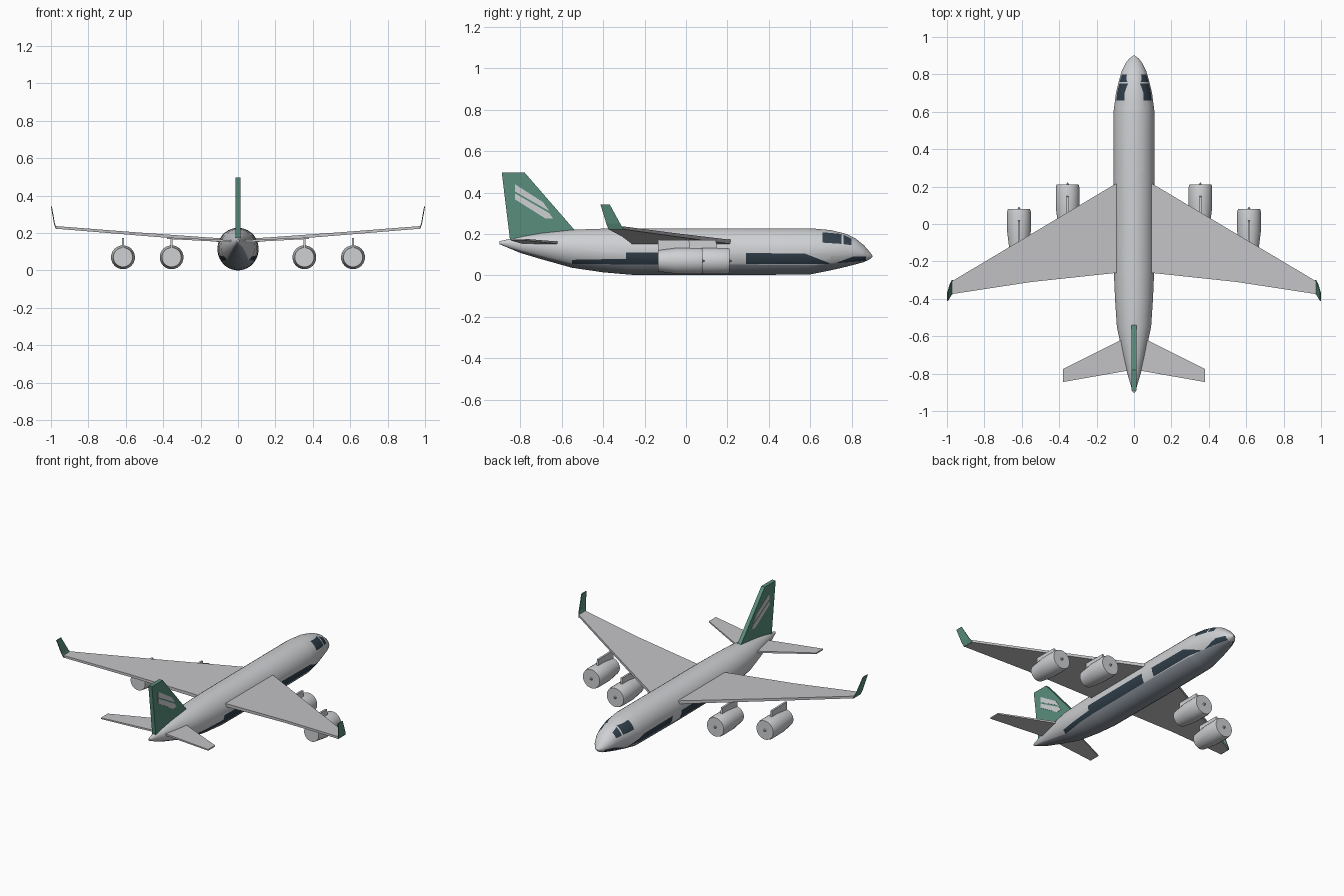
import bpy, bmesh, math
from mathutils import Vector

cube = bpy.data.objects.get("Cube")
if cube:
    bpy.data.objects.remove(cube)


def material(name, rgb):
    m = bpy.data.materials.new(name)
    m.use_nodes = True
    m.diffuse_color = (*rgb, 1)
    bsdf = next(n for n in m.node_tree.nodes if n.type == 'BSDF_PRINCIPLED')
    bsdf.inputs["Base Color"].default_value = (*rgb, 1)
    return m


LIGHT = material("light_grey", (0.62, 0.63, 0.65))
WING = material("wing_grey", (0.55, 0.55, 0.57))
SLATE = material("belly_slate", (0.26, 0.29, 0.33))
NAVY = material("navy", (0.03, 0.05, 0.07))
GREEN = material("tail_green", (0.10, 0.27, 0.20))


def loft(name, loops, mats, mirror=False, smooth=False, edit=None):
    """Skin a row of equal point loops and cap both ends."""
    bm = bmesh.new()
    rows = [[bm.verts.new(p) for p in loop] for loop in loops]
    n = len(rows[0])
    for a, b in zip(rows, rows[1:]):
        for i in range(n):
            j = (i + 1) % n
            bm.faces.new((a[i], a[j], b[j], b[i]))
    bm.faces.new(rows[0])
    bm.faces.new(rows[-1])
    bmesh.ops.recalc_face_normals(bm, faces=bm.faces[:])
    if edit:
        edit(bm)
    mesh = bpy.data.meshes.new(name)
    bm.to_mesh(mesh)
    bm.free()
    for m in mats:
        mesh.materials.append(m)
    ob = bpy.data.objects.new(name, mesh)
    bpy.context.collection.objects.link(ob)
    if smooth:
        bpy.ops.object.select_all(action='DESELECT')
        ob.select_set(True)
        bpy.context.view_layer.objects.active = ob
        bpy.ops.object.shade_smooth_by_angle(angle=math.radians(35))
    if mirror:
        ob.modifiers.new("mirror", 'MIRROR').use_mirror_merge = False
    return ob


def ring(x, y, z, rx, rz, n):
    turn = [2 * math.pi * (i + 0.5) / n for i in range(n)]
    return [(x + rx * math.cos(t), y, z + rz * math.sin(t)) for t in turn]


def rib(x, lead, trail, z, t):
    """Chordwise slab section of a wing."""
    return [(x, lead, z - t / 2), (x, lead, z + t / 2),
            (x, trail, z + t / 2), (x, trail, z - t / 2)]


def plate(name, outline, x0, x1, mat, **kw):
    """Side outline in y and z, extruded across x."""
    return loft(name, [[(x, y, z) for y, z in outline] for x in (x0, x1)], [mat], **kw)


# Painted regions of the fuselage: convex side outlines, counterclockwise
belly = [
    [(-0.91, -0.01), (-0.55, -0.01), (-0.55, 0.055), (-0.91, 0.15)],
    [(-0.55, -0.01), (0.62, -0.01), (0.62, 0.05), (-0.55, 0.055)],
    [(0.62, -0.01), (0.88, -0.01), (0.88, 0.07), (0.62, 0.05)],
]
dark = [
    [(-0.55, 0.055), (-0.29, 0.053), (-0.29, 0.08), (-0.55, 0.075)],
    [(-0.29, 0.053), (0.2, 0.052), (0.2, 0.11), (-0.29, 0.11)],
    [(0.29, 0.055), (0.7, 0.056), (0.575, 0.105), (0.29, 0.108)],
    [(0.72, 0.058), (0.87, 0.07), (0.87, 0.092), (0.81, 0.092)],
    [(0.66, 0.158), (0.75, 0.152), (0.75, 0.2), (0.66, 0.208)],
    [(0.76, 0.151), (0.8, 0.146), (0.8, 0.176), (0.76, 0.196)],
]


def edges(poly):
    return zip(poly, poly[1:] + poly[:1])


def inside(poly, y, z):
    return all((b[0] - a[0]) * (z - a[1]) - (b[1] - a[1]) * (y - a[0]) >= 0
               for a, b in edges(poly))


def paint(bm):
    # Cut only the faces near each region, then colour by region
    for poly in belly + dark:
        lo = min(p[0] for p in poly) - 0.001
        hi = max(p[0] for p in poly) + 0.001
        for (ay, az), (by, bz) in edges(poly):
            near = [f for f in bm.faces
                    if max(v.co.y for v in f.verts) > lo
                    and min(v.co.y for v in f.verts) < hi]
            geom = near + list({e for f in near for e in f.edges}) \
                + list({v for f in near for v in f.verts})
            bmesh.ops.bisect_plane(bm, geom=geom, dist=1e-5,
                                   plane_co=Vector((0, ay, az)),
                                   plane_no=Vector((0, az - bz, by - ay)))
    for f in bm.faces:
        c = f.calc_center_median()
        if any(inside(p, c.y, c.z) for p in dark):
            f.material_index = 2
        elif any(inside(p, c.y, c.z) for p in belly):
            f.material_index = 1


# Fuselage stations: y, half width, top, bottom
stations = [
    (-0.9, 0.006, 0.165, 0.15), (-0.8, 0.036, 0.188, 0.108), (-0.7, 0.06, 0.205, 0.078),
    (-0.55, 0.092, 0.221, 0.036), (-0.4, 0.102, 0.226, 0.014), (-0.26, 0.108, 0.228, 0.002),
    (0.21, 0.11, 0.228, 0), (0.6, 0.11, 0.228, 0.004), (0.7, 0.097, 0.219, 0.024),
    (0.77, 0.08, 0.202, 0.04), (0.82, 0.065, 0.178, 0.053), (0.86, 0.045, 0.145, 0.064),
    (0.885, 0.025, 0.116, 0.076), (0.9, 0.005, 0.096, 0.088),
]
loft("fuselage", [ring(0, y, (t + b) / 2, w, (t - b) / 2, 32) for y, w, t, b in stations],
     [LIGHT, SLATE, NAVY], smooth=True, edit=paint)

# Wings, tailplanes and winglets
loft("wings", [rib(0.02, 0.214, -0.262, 0.156, 0.02), rib(0.1, 0.214, -0.262, 0.162, 0.02),
               rib(0.55, -0.054, -0.31, 0.196, 0.016), rib(0.975, -0.307, -0.375, 0.23, 0.014)],
     [WING], mirror=True)
loft("tailplanes", [rib(0.01, -0.59, -0.78, 0.155, 0.012),
                    rib(0.38, -0.775, -0.845, 0.172, 0.008)], [WING], mirror=True)
loft("winglets", [
    [(x, lead, z), (x + 0.005, lead, z), (x + 0.005, trail, z), (x, trail, z)]
    for x, lead, trail, z in ((0.969, -0.3, -0.375, 0.222), (0.979, -0.318, -0.385, 0.25),
                              (0.995, -0.368, -0.413, 0.342))], [GREEN], mirror=True)

# Fin with two stripes on each side
plate("fin", [(-0.85, 0.17), (-0.535, 0.215), (-0.78, 0.497), (-0.89, 0.497)],
      -0.0125, 0.0125, GREEN)
stripes = {
    "upper_stripe": [(-0.826, 0.405), (-0.66, 0.31), (-0.69, 0.353), (-0.826, 0.44)],
    "lower_stripe": [(-0.826, 0.367), (-0.68, 0.275), (-0.643, 0.275), (-0.66, 0.3),
                     (-0.826, 0.396)],
}
for name, outline in stripes.items():
    plate(name, outline, 0.012, 0.0145, LIGHT, mirror=True)

# Engines: mirrored pairs with spinner and pylon
for label, x, front in (("inner", 0.355, 0.21), ("outer", 0.615, 0.08)):
    profile = [(0, 0.06), (-0.015, 0.064), (-0.12, 0.064), (-0.215, 0.052)]
    loft(label + "_engine", [ring(x, front + d, 0.07, r, r, 20) for d, r in profile],
         [LIGHT], mirror=True, smooth=True)
    loft(label + "_spinner", [ring(x, front + d, 0.07, r, r, 8)
                              for d, r in ((-0.002, 0.01), (0.012, 0.002))],
         [WING], mirror=True)
    plate(label + "_pylon", [(front - 0.215, 0.11), (front - 0.06, 0.12),
                             (front - 0.065, 0.17), (front - 0.215, 0.172)],
          x - 0.006, x + 0.006, LIGHT, mirror=True)
